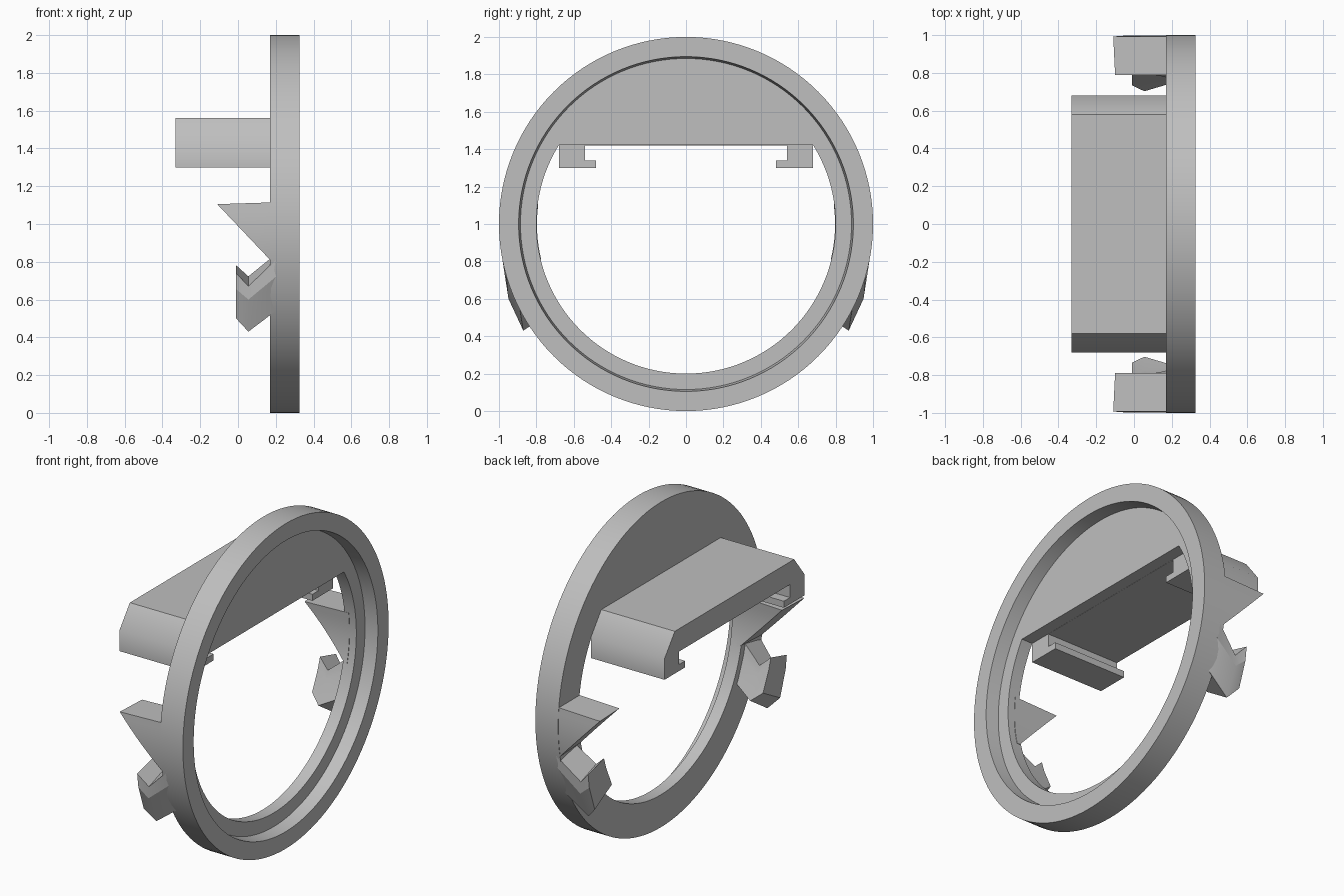
import bpy
import bmesh
from math import sin, cos, pi, sqrt, asin, radians

cube = bpy.data.objects.get("Cube")
if cube:
    bpy.data.objects.remove(cube, do_unlink=True)

grey = bpy.data.materials.new("plain grey")
grey.use_nodes = True
colour = (0.52, 0.52, 0.52, 1)
grey.diffuse_color = colour
grey.node_tree.nodes["Principled BSDF"].inputs["Base Color"].default_value = colour

BACK, LEDGE, FACE = 0.17, 0.245, 0.325   # x of the ring's layers
HOLE = 0.8


def finish(name, bm, angle):
    """Turn a bmesh into a shaded, coloured object."""
    bmesh.ops.recalc_face_normals(bm, faces=bm.faces)
    mesh = bpy.data.meshes.new(name)
    bm.to_mesh(mesh)
    bm.free()
    mesh.materials.append(grey)
    obj = bpy.data.objects.new(name, mesh)
    bpy.context.collection.objects.link(obj)
    bpy.ops.object.select_all(action='DESELECT')
    obj.select_set(True)
    bpy.context.view_layer.objects.active = obj
    bpy.ops.object.shade_smooth_by_angle(angle=radians(angle))
    return obj


def loft(name, rows, closed=False, angle=30):
    """Skin equal loops of points; open lofts get quad caps."""
    bm = bmesh.new()
    rings = [[bm.verts.new(p) for p in row] for row in rows]
    n = len(rings[0])
    pairs = list(zip(rings, rings[1:]))
    if closed:
        pairs.append((rings[-1], rings[0]))
    for a, b in pairs:
        for i in range(n):
            j = (i + 1) % n
            bm.faces.new((a[i], a[j], b[j], b[i]))
    if not closed:
        for ring in (rings[0], rings[-1]):
            for i in range(n // 2 - 1):
                bm.faces.new((ring[i], ring[i + 1], ring[n - 2 - i], ring[n - 1 - i]))
    return finish(name, bm, angle)


def prism(name, outline, x0, x1, angle=30):
    """Extrude a (y, z) outline along x."""
    bm = bmesh.new()
    face = bm.faces.new([bm.verts.new((x0, y, z)) for y, z in outline])
    ext = bmesh.ops.extrude_face_region(bm, geom=[face])
    moved = [v for v in ext["geom"] if isinstance(v, bmesh.types.BMVert)]
    bmesh.ops.translate(bm, verts=moved, vec=(x1 - x0, 0, 0))
    return finish(name, bm, angle)


# Ring with a stepped recess in its outer face
section = [(1, BACK), (1, FACE), (0.895, FACE), (0.885, LEDGE), (HOLE, LEDGE), (HOLE, BACK)]
steps = 128
loft("ring", [[(x, r * cos(t), 1 + r * sin(t)) for r, x in section]
              for t in (2 * pi * k / steps for k in range(steps))], closed=True)

# Plate filling the top of the opening
start = asin(0.42 / HOLE)
arc = [start + (pi - 2 * start) * k / 48 for k in range(49)]
prism("top_plate", [(0.802 * cos(t), 1 + 0.802 * sin(t)) for t in arc], BACK, LEDGE)

# Shelf with bevelled shoulders and inward lips
half = [(0.58, 1.56), (0.68, 1.43), (0.68, 1.30), (0.48, 1.30),
        (0.48, 1.34), (0.54, 1.34), (0.54, 1.42)]
prism("shelf", half + [(-y, z) for y, z in reversed(half)], -0.33, BACK, angle=42)


def at_radius(r, z):
    return sqrt(r * r - (z - 1) ** 2)


# Clips on both sides of the ring
ROOT = 0.2
columns = (ROOT, 0.055, -0.01)
barb_rows = [((0.81, 0.67, 0.74), (1.0, 1.0, 1.0)),
             ((0.72, 0.60, 0.655), (1.0, 1.03, 1.015)),
             ((0.54, 0.43, 0.50), (1.0, 1.04, 1.03))]
for side, label in ((1, "back"), (-1, "front")):
    # Upper wedge, curved with the ring
    rows = []
    for k in range(9):
        z = 1.105 - 0.295 * k / 8
        tip = -0.11 + 0.28 * k / 8
        top = z + (0.01 if k == 0 else 0)
        out, inn = side * at_radius(0.998, z), side * at_radius(0.797, z)
        rows.append([(tip, out, z), (ROOT, out, top), (ROOT, inn, top), (tip + 0.01, inn, z)])
    loft(label + "_wedge_clip", rows)

    # Lower notched barb, flaring outward
    rows = []
    for heights, radii in barb_rows:
        outer, inner = [], []
        for x, z, r in zip(columns, heights, radii):
            y = at_radius(r, z)
            s = 0.84 / r
            outer.append((x, side * y, z))
            inner.append((x, side * y * s, 1 + (z - 1) * s))
        rows.append(outer + inner[::-1])
    loft(label + "_barb_clip", rows, angle=20)
